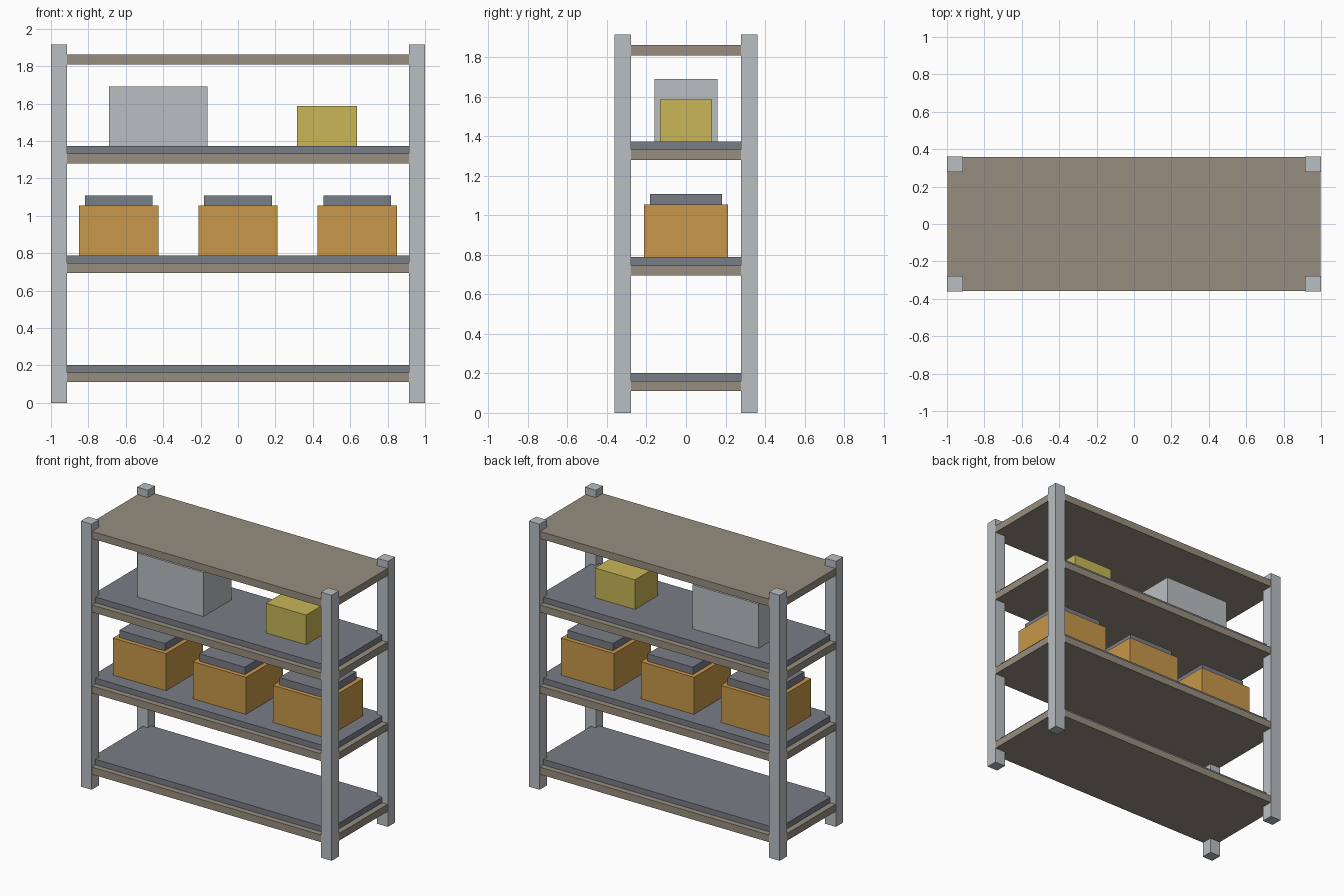
import bpy

default = bpy.data.objects.get("Cube")
if default:
    bpy.data.objects.remove(default, do_unlink=True)


def material(name, rgb):
    m = bpy.data.materials.new(name)
    m.use_nodes = True
    m.diffuse_color = (*rgb, 1)
    m.node_tree.nodes["Principled BSDF"].inputs["Base Color"].default_value = (*rgb, 1)
    return m


STEEL = material("light steel", (0.49, 0.52, 0.545))
BOARD = material("taupe board", (0.31, 0.27, 0.215))
DECK = material("slate grey", (0.19, 0.205, 0.24))
ORANGE = material("carton orange", (0.58, 0.31, 0.068))
YELLOW = material("mustard yellow", (0.58, 0.47, 0.095))


def box(name, x, y, half_x, half_y, bottom, top, mat):
    """Axis-aligned box given by centre, half sizes and height range."""
    bpy.ops.mesh.primitive_cube_add(size=2, location=(x, y, (bottom + top) / 2))
    ob = bpy.context.object
    ob.name = name
    ob.scale = (half_x, half_y, (top - bottom) / 2)
    bpy.ops.object.transform_apply(location=False, rotation=False, scale=True)
    ob.data.materials.append(mat)
    return ob


# Corner posts
for sx, side in ((-1, "right"), (1, "left")):
    for sy, end in ((-1, "front"), (1, "back")):
        box(f"{end}_{side}_post", sx * 0.9575, sy * 0.32, 0.0425, 0.041, 0, 1.915, STEEL)

# Shelf boards with inset decks, and the bare top board
for name, z in (("lower", 0.11), ("middle", 0.695), ("upper", 1.28)):
    box(f"{name}_shelf_board", 0, 0, 0.997, 0.358, z, z + 0.052, BOARD)
    box(f"{name}_shelf_deck", 0, 0, 0.955, 0.317, z + 0.05, z + 0.093, DECK)
box("top_board", 0, 0, 0.997, 0.358, 1.81, 1.862, BOARD)

# Lidded cartons on the middle shelf
for name, x in (("right", -0.638), ("centre", 0), ("left", 0.638)):
    box(f"{name}_carton", x, 0, 0.212, 0.212, 0.787, 1.055, ORANGE)
    box(f"{name}_carton_lid", x, 0, 0.181, 0.181, 1.053, 1.108, DECK)

# Boxes on the upper shelf
box("large_grey_box", -0.427, 0, 0.264, 0.16, 1.372, 1.691, STEEL)
box("small_yellow_box", 0.475, 0, 0.16, 0.132, 1.372, 1.587, YELLOW)
